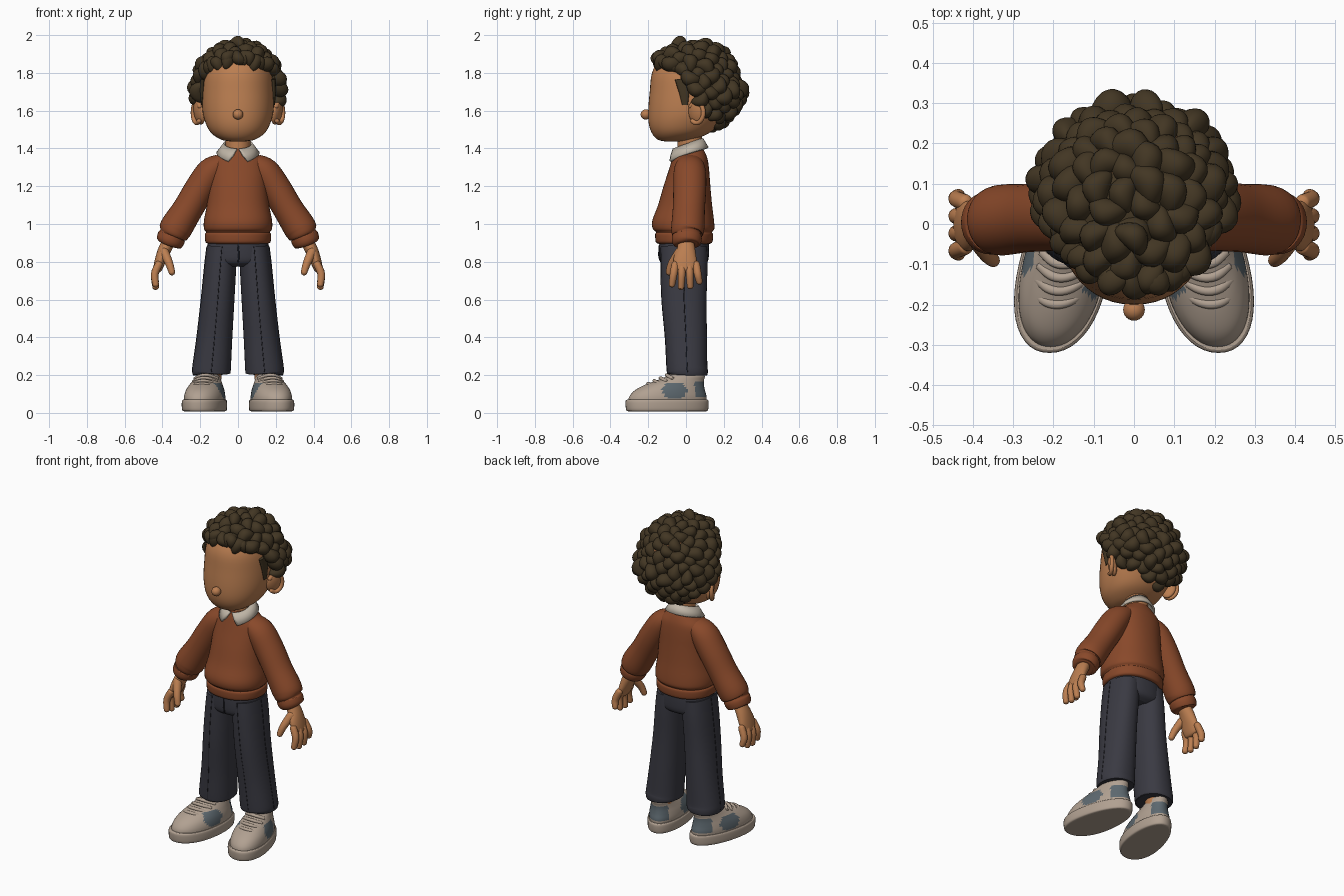
import bpy, bmesh, math, random
from mathutils import Vector, Matrix

if "Cube" in bpy.data.objects:
    bpy.data.objects.remove(bpy.data.objects["Cube"])
random.seed(4)


def material(name, r, g, b):
    m = bpy.data.materials.new(name)
    m.use_nodes = True
    m.diffuse_color = (r, g, b, 1)
    node = m.node_tree.nodes["Principled BSDF"]
    node.inputs["Base Color"].default_value = (r, g, b, 1)
    node.inputs["Roughness"].default_value = 0.8
    return m


SKIN = material("skin", 0.5, 0.21, 0.082)
HAIR = material("dark brown hair", 0.055, 0.037, 0.017)
WOOL = material("rust wool", 0.25, 0.066, 0.023)
DENIM = material("charcoal cloth", 0.042, 0.042, 0.055)
SEAM = material("dark seam", 0.018, 0.018, 0.024)
CREAM = material("collar cream", 0.52, 0.46, 0.38)
SHOE = material("beige leather", 0.44, 0.355, 0.285)
PATCH = material("slate patch", 0.11, 0.14, 0.16)


def finish(name, bm, mats):
    bmesh.ops.recalc_face_normals(bm, faces=bm.faces[:])
    for f in bm.faces:
        f.smooth = len(f.verts) < 5
    me = bpy.data.meshes.new(name)
    bm.to_mesh(me)
    bm.free()
    for m in mats:
        me.materials.append(m)
    ob = bpy.data.objects.new(name, me)
    bpy.context.collection.objects.link(ob)
    return ob


def spline(rows, steps):
    """Smooth interpolation through rows of numbers."""
    out = []
    for i in range(len(rows) - 1):
        quad = [rows[max(0, min(len(rows) - 1, i + k))] for k in (-1, 0, 1, 2)]
        for j in range(steps):
            t = j / steps
            out.append([0.5 * (2 * b + (c - a) * t + (2 * a - 5 * b + 4 * c - d) * t * t
                        + (3 * b - a - 3 * c + d) * t ** 3) for a, b, c, d in zip(*quad)])
    return out + [list(rows[-1])]


def tube(name, rings, mats, side=1, n=32, steps=4, flat=False, rounded=False,
         square=1.0, paint=None, warp=None):
    """Loft of ellipses given as (x, y, z, half width, half depth)."""
    rows = [list(r) for r in rings]
    if rounded:
        for at, nxt in ((0, 1), (-1, -2)):
            p, q = Vector(rows[at][:3]), Vector(rows[nxt][:3])
            d, a, b = (p - q).normalized() * rows[at][3], rows[at][3], rows[at][4]
            extra = [list(p + d * f) + [a * w, b * w] for f, w in ((0.65, 0.75), (0.95, 0.3), (1, 0.02))]
            rows = extra[::-1] + rows if at == 0 else rows + extra
    rows = spline(rows, steps)
    bm = bmesh.new()
    loops = []
    for i, r in enumerate(rows):
        u, v = Vector((1, 0, 0)), Vector((0, 1, 0))
        if not flat:
            d = Vector(rows[min(i + 1, len(rows) - 1)][:3]) - Vector(rows[max(i - 1, 0)][:3])
            u = v.cross(d).normalized()
            v = d.normalized().cross(u)
        loop = []
        for k in range(n):
            c, s = math.cos(k * math.tau / n), math.sin(k * math.tau / n)
            c, s = (math.copysign(abs(w) ** square, w) for w in (c, s))
            loop.append(bm.verts.new(Vector(r[:3]) + u * c * max(r[3], 0.001) + v * s * max(r[4], 0.001)))
        loops.append(loop)
    for lo, hi in zip(loops, loops[1:]):
        for k in range(n):
            bm.faces.new((lo[k], lo[(k + 1) % n], hi[(k + 1) % n], hi[k]))
    bm.faces.new(loops[0])
    bm.faces.new(loops[-1])
    if paint:
        for f in bm.faces:
            f.material_index = paint(f.calc_center_median())
    for v in bm.verts:
        if warp:
            v.co = warp(v.co)
        v.co.x *= side
    return finish(name, bm, mats)


def ball(name, mat, loc, size, rot=(0, 0, 0)):
    bm = bmesh.new()
    bmesh.ops.create_uvsphere(bm, u_segments=24, v_segments=16, radius=1)
    ob = finish(name, bm, [mat])
    ob.location, ob.scale, ob.rotation_euler = loc, size, rot
    return ob


# Head, neck and nose
tube("head", [(0, -.06, 1.437, .04, .05), (0, -.055, 1.447, .09, .095), (0, -.03, 1.48, .14, .15),
              (0, -.01, 1.53, .17, .187), (0, .015, 1.6, .188, .215), (0, .03, 1.7, .19, .222),
              (0, .04, 1.8, .182, .22), (0, .05, 1.87, .15, .19), (0, .05, 1.92, .09, .12),
              (0, .05, 1.94, .01, .01)], [SKIN], n=48, flat=True, square=.93)
tube("neck", [(0, .02, 1.34, .066, .066), (0, .02, 1.47, .066, .066)], [SKIN], flat=True)
ball("nose", SKIN, (0, -.213, 1.58), (.027, .027, .027))

# Hair: scalp cap plus many bent curls
CENTRE = Vector((0, .06, 1.73))
LINE = ((-.3, 1.88), (-.1, 1.855), (-.04, 1.8), (0, 1.73), (.08, 1.66), (.12, 1.5), (.4, 1.48))


def hairline(y):
    for (y0, z0), (y1, z1) in zip(LINE, LINE[1:]):
        if y <= y1:
            return z0 + (z1 - z0) * (y - y0) / (y1 - y0)
    return LINE[-1][1]


def hair_point(n, r):
    p = CENTRE + Vector((n.x * r, n.y * (r - .01), n.z * r))
    if n.z < 0:
        p.x *= 1.06
        p.y += .03 * max(n.y, 0)
    elif n.y < 0.3:
        p.y -= .07 * min(1, n.z * 1.6) * (0.3 - n.y) / 1.3
    return p


bm = bmesh.new()
bmesh.ops.create_uvsphere(bm, u_segments=48, v_segments=32, radius=1)
for v in bm.verts:
    v.co = hair_point(v.co.copy(), .214)
bmesh.ops.delete(bm, geom=[f for f in bm.faces if f.calc_center_median().z
                           < hairline(f.calc_center_median().y)], context="FACES")
finish("scalp_hair", bm, [HAIR])

curls = []
COUNT = 165
for i in range(COUNT):
    z = 1 - (2 * i + 1) / COUNT
    a = i * math.pi * (3 - math.sqrt(5))
    n = Vector((math.cos(a), math.sin(a), 0)) * math.sqrt(1 - z * z) + Vector((0, 0, z))
    p = hair_point(n, .213 + random.uniform(-.008, .01))
    if p.z > hairline(p.y):
        curls.append((p, n, random.uniform(.9, 1.15)))
for i in range(9):
    a = math.radians(-76 + 19 * i)
    n = Vector((math.sin(a), -math.cos(a), .3)).normalized()
    p = Vector((.185 * n.x, .03 + .19 * n.y, 1.882 - .06 * n.x ** 2 + random.uniform(-.01, .01)))
    curls.append((p, n, .9))
curls.append((Vector((0, -.03, 1.96)), Vector((0, 0, 1)), .9))
bm = bmesh.new()
for p, n, size in curls:
    made = bmesh.ops.create_uvsphere(bm, u_segments=16, v_segments=10, radius=1)["verts"]
    spin = n.to_track_quat("Z", "Y").to_matrix() @ Matrix.Rotation(random.uniform(0, 6.3), 3, "Z")
    for v in made:
        x, y, z = v.co
        bent = Vector((x * .053, y * .036 + .016 * x * x, z * .04 - .014 * x * x)) * size
        v.co = p + spin @ bent
finish("hair_curls", bm, [HAIR])

# Sweater body with hem
tube("sweater_body", [(0, -.01, .895, .155, .135), (0, -.01, .905, .172, .15), (0, -.01, .945, .175, .153),
                      (0, -.01, .957, .168, .148), (0, -.013, .975, .18, .163), (0, -.015, 1.02, .18, .163),
                      (0, -.005, 1.1, .165, .143), (0, .005, 1.2, .155, .124), (0, .015, 1.28, .152, .108),
                      (0, .02, 1.335, .14, .096), (0, .02, 1.37, .105, .085), (0, .02, 1.4, .07, .07)],
     [WOOL], n=48, flat=True, square=.92)

# Shirt collar: open band whose front ends drop to points
bm = bmesh.new()
strip = []
for i in range(41):
    t = i / 40 * 2 - 1
    row = []
    for drop in (0, .5, 1):
        gap = math.radians(4 + 24 * drop)
        a = math.pi / 2 + t * (math.pi - gap)
        f = (1 - math.sin(a)) / 2
        z = 1.452 - .055 * f - drop * (.05 + .024 * f ** 4)
        row.append(bm.verts.new((math.cos(a) * (.07 + .04 * drop), .01 + math.sin(a) * (.075 + .03 * drop), z)))
    strip.append(row)
for a, b in zip(strip, strip[1:]):
    for k in (0, 1):
        bm.faces.new((a[k], a[k + 1], b[k + 1], b[k]))
collar = finish("collar", bm, [CREAM])
thick = collar.modifiers.new("thickness", "SOLIDIFY")
thick.thickness, thick.offset = .012, 0

# Trouser hips and fly
tube("trouser_hips", [(0, -.01, .92, .155, .13), (0, -.01, .86, .165, .132), (0, -.01, .8, .16, .125),
                      (0, -.01, .775, .1, .09)], [DENIM], n=48, flat=True, square=.9)
tube("fly_seam", [(0, -.14, .89, .004, .004), (.004, -.143, .83, .004, .004), (0, -.13, .795, .004, .004)],
     [SEAM], n=8)

LEG = [(.085, -.01, .88, .08, .122), (.093, -.01, .78, .084, .124), (.107, -.01, .6, .088, .119),
       (.124, 0, .4, .094, .111), (.138, .005, .25, .101, .108), (.141, .008, .215, .101, .108),
       (.141, .008, .203, .096, .103)]


def warp_shoe(co):
    """Widen the toe and turn it outward."""
    return Vector((.157 - .165 * co.y + co.x * (.9 - .5 * co.y), co.y, co.z))


def shoe_paint(c):
    mid = -.06 if c.x > 0 else -.12
    side_patch = abs(c.x) > .04 and abs(c.y - mid) / .07 + abs(c.z - .12) / .1 < 1 and abs(c.z - .12) < .04
    heel_patch = c.y > .045 and .085 < c.z < .165
    return 1 if side_patch or heel_patch else 0


for side, label in ((1, "left"), (-1, "right")):
    # Ear with raised rim
    ball(label + "_ear", SKIN, (side * .205, .055, 1.59), (.022, .046, .064), (0, side * .2, side * -.5))
    rim = [(math.cos(a) * .037, math.sin(a) * .055) for a in (math.tau * k / 12 - 2.2 for k in range(10))]
    tube(label + "_ear_rim", [(.218 + h * .55, .055 + h, 1.59 + v, .012, .012) for h, v in rim],
         [SKIN], side, n=12, rounded=True)
    tube(label + "_sideburn", [(.187, -.02, 1.77, .012, .04), (.19, -.01, 1.7, .01, .028),
                               (.19, -.005, 1.63, .006, .015)], [HAIR], side, n=16)

    # Sleeve with cuff
    tube(label + "_sleeve", [(.085, .02, 1.325, .05, .07), (.14, .02, 1.28, .075, .085), (.2, .02, 1.19, .08, .087),
                             (.265, .015, 1.08, .08, .085), (.325, .01, .985, .086, .088),
                             (.342, .005, .952, .08, .083), (.347, .005, .942, .07, .072),
                             (.352, .005, .93, .075, .079), (.365, 0, .9, .07, .075), (.369, 0, .89, .05, .055)],
         [WOOL], side)

    # Hand, fingers and thumb
    tube(label + "_palm", [(.365, 0, .91, .034, .04), (.39, 0, .86, .034, .05), (.41, -.005, .81, .03, .062),
                           (.425, -.003, .765, .024, .058)], [SKIN], side, rounded=True)
    for k, finger in enumerate(("index", "middle", "ring", "little")):
        y = -.057 + k * .037
        tip = (.665, .652, .656, .68)[k]
        tube(f"{label}_{finger}_finger", [(.42, y, .785, .02, .02), (.441, y * 1.15, .735, .02, .02),
                                          (.436, y * 1.3, tip + .016, .017, .017)],
             [SKIN], side, n=16, rounded=True)
    tube(label + "_thumb", [(.39, -.035, .85, .025, .025), (.364, -.075, .79, .021, .021),
                            (.35, -.09, .745, .017, .017)], [SKIN], side, n=16, rounded=True)

    # Trouser leg, crease and ankle
    tube(label + "_trouser_leg", LEG, [DENIM], side, n=40, square=.9)
    tube(label + "_crease", [(x, y - d + .001, z, .0025, .0025) for x, y, z, w, d in LEG[:-1]],
         [SEAM], side, n=8)
    tube(label + "_side_seam", [(x + w, y, z, .0025, .0025) for x, y, z, w, d in LEG[:-1]], [SEAM], side, n=8)
    tube(label + "_ankle", [(.15, .02, .15, .06, .065), (.145, .015, .26, .06, .065)], [SKIN], side)

    # Shoe: sole, upper with patches, laces
    tube(label + "_sole", [(0, -.1, .008, .105, .205), (0, -.1, .016, .117, .217), (0, -.1, .06, .118, .22),
                           (0, -.1, .07, .112, .213)], [SHOE], side, n=48, flat=True, square=.93, warp=warp_shoe)
    tube(label + "_shoe_upper", [(0, -.1, .06, .108, .207), (0, -.095, .09, .108, .203),
                                 (0, -.085, .12, .102, .185), (0, -.062, .148, .09, .157),
                                 (0, -.03, .172, .078, .125), (0, .0, .195, .068, .1), (0, .0, .208, .056, .085)],
         [SHOE, PATCH], side, n=72, steps=5, flat=True, square=.95, paint=shoe_paint, warp=warp_shoe)
    for k in range(4):
        y, z = -.2 + .033 * k, .155 + .015 * k
        tube(f"{label}_lace_{k + 1}", [(h * .062, y + .03 * h * h, z - .018 * h * h, .009, .011)
                                       for h in (-1, -.5, 0, .5, 1)],
             [SHOE], side, n=12, rounded=True, warp=warp_shoe)
